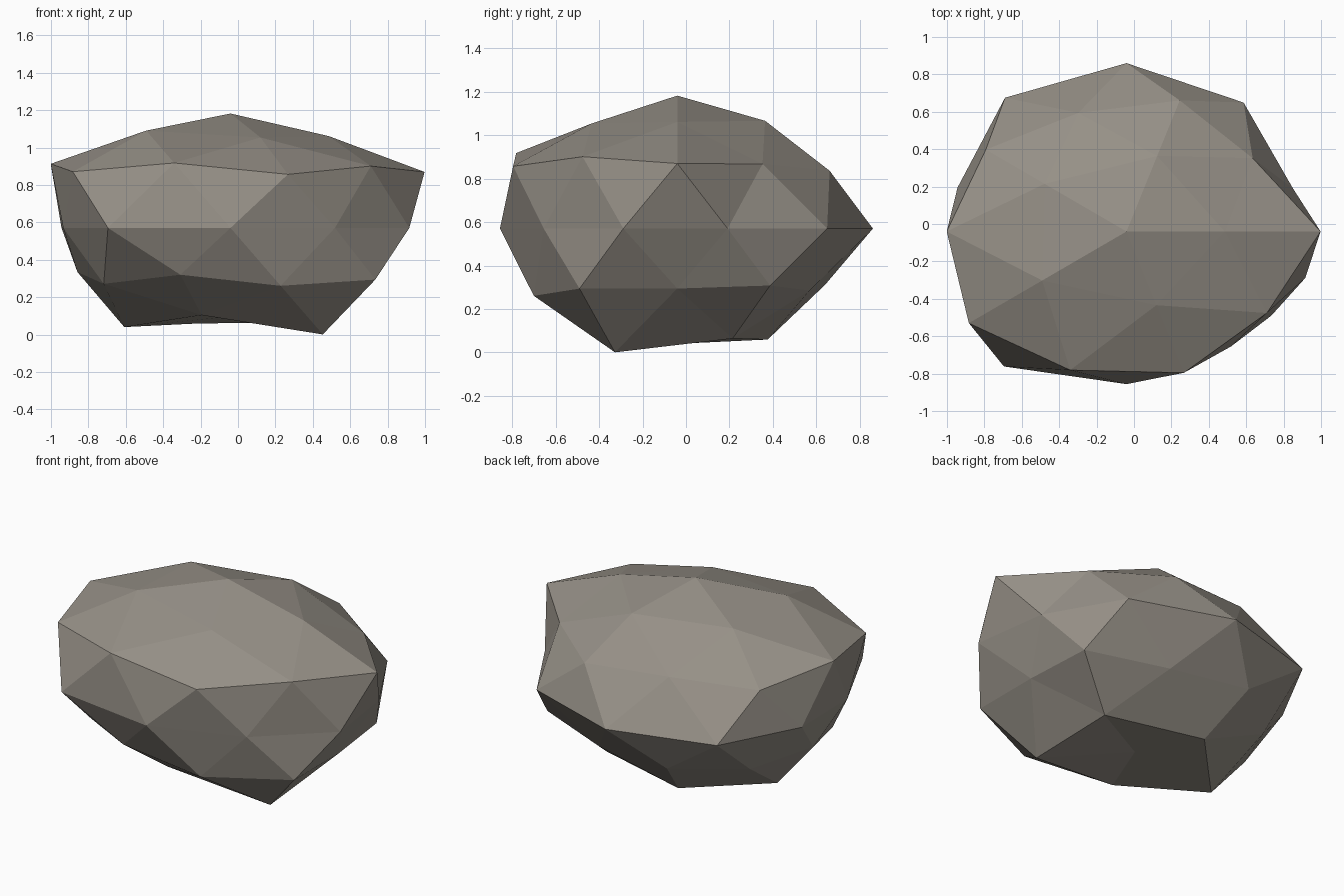
import bpy
import bmesh
from math import atan2, degrees
from mathutils import Vector

# Remove the default cube
default_cube = bpy.data.objects.get("Cube")
if default_cube:
    bpy.data.objects.remove(default_cube, do_unlink=True)

# Overall squash of the boulder and the point it bulges out from
CENTRE = Vector((-0.04, -0.04, 0.57))
SQUASH = Vector((1.0, 0.8, 0.577))

# Bulge of each ring of corners, keyed by height and listed anticlockwise
BULGE = {
    1.0: [1.06],
    0.9: [1.0, 1.01, 1.03, 1.06, 0.985],
    0.5: [0.98, 0.98, 1.13, 1.145, 1.09],
    0.4: [1.16, 1.03, 1.04, 1.165, 1.11],
    0.0: [0.935, 1.065, 1.125, 1.105, 0.95, 0.94, 1.115, 1.02, 0.95, 1.005],
    -0.4: [1.015, 1.0, 0.915, 0.97, 1.07],
    -0.5: [0.91, 0.94, 0.93, 0.985, 1.02],
    -0.9: [1.03, 1.04, 1.08, 0.95, 1.16],
    -1.0: [0.82],
}


def bulge_for(direction):
    """Find how far the corner in this direction is pushed out."""
    ring = BULGE[round(direction.z, 1)]
    angle = degrees(atan2(direction.y, direction.x)) % 360
    slot = int((angle + 1) // (360 / len(ring)))
    return ring[slot % len(ring)]


def make_material(name, colour):
    material = bpy.data.materials.new(name)
    material.use_nodes = True
    material.diffuse_color = colour
    shader = material.node_tree.nodes["Principled BSDF"]
    shader.inputs["Base Color"].default_value = colour
    shader.inputs["Roughness"].default_value = 0.9
    return material


# Faceted boulder from a low-poly sphere
bm = bmesh.new()
bmesh.ops.create_icosphere(bm, subdivisions=2, radius=1.0)
for vert in bm.verts:
    direction = vert.co.normalized()
    vert.co = CENTRE + direction * SQUASH * bulge_for(direction)
bmesh.ops.recalc_face_normals(bm, faces=bm.faces)
for face in bm.faces:
    face.smooth = False

mesh = bpy.data.meshes.new("boulder")
bm.to_mesh(mesh)
bm.free()
mesh.materials.append(make_material("warm grey stone", (0.305, 0.279, 0.242, 1.0)))
boulder = bpy.data.objects.new("boulder", mesh)
bpy.context.collection.objects.link(boulder)
